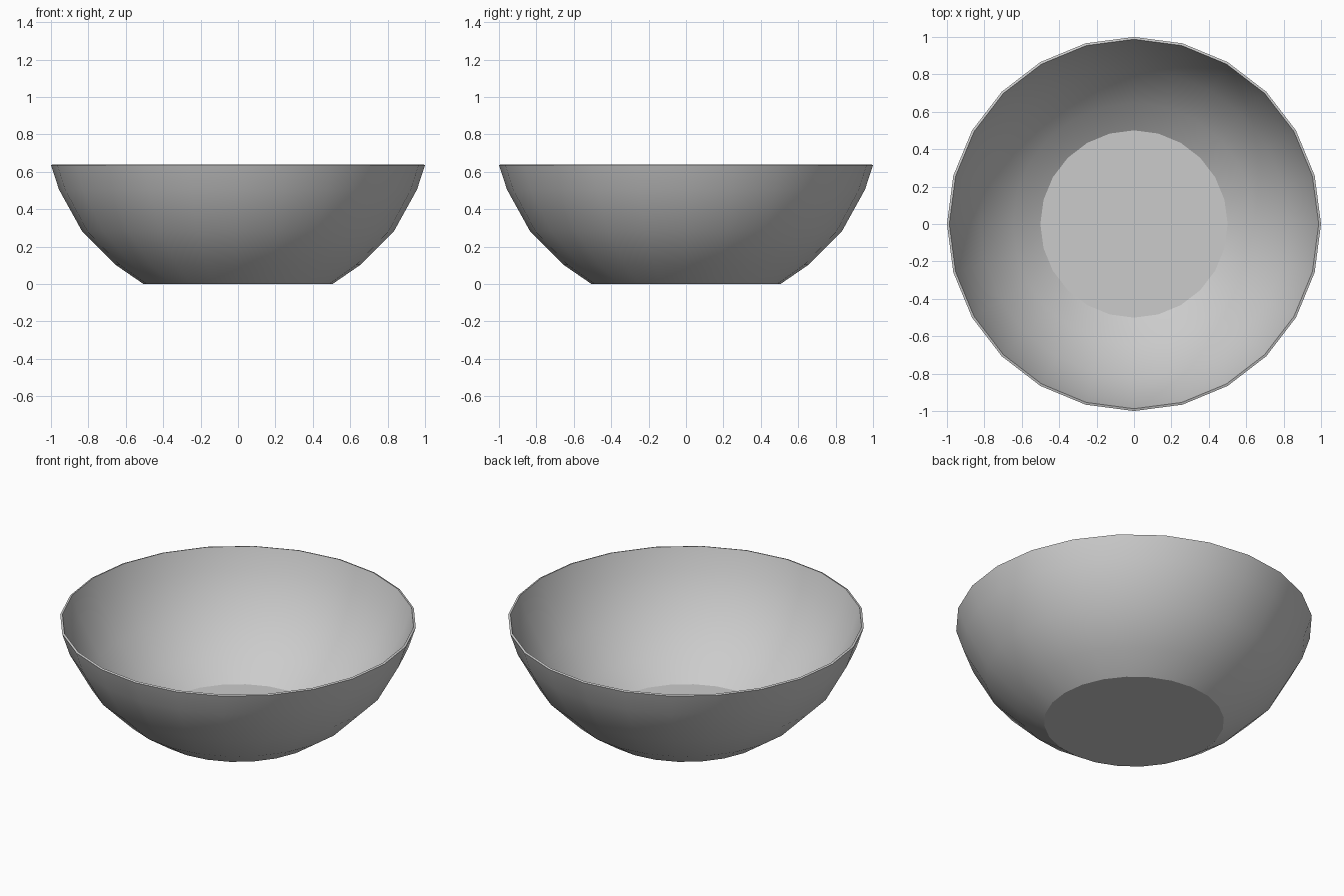
import bpy, bmesh
from math import cos, sin, tau, radians

if "Cube" in bpy.data.objects:
    bpy.data.objects.remove(bpy.data.objects["Cube"])

SIDES = 24
# Outer wall profile: (radius, height) from base to rim
PROFILE = [(0.505, 0.0), (0.655, 0.103), (0.833, 0.281), (0.957, 0.505), (1.0, 0.636)]

bm = bmesh.new()
rings = [[bm.verts.new((r * cos(tau * i / SIDES), r * sin(tau * i / SIDES), z))
          for i in range(SIDES)] for r, z in PROFILE]

# Flat base, facing down
bm.faces.new(reversed(rings[0]))

# Flaring wall
for low, high in zip(rings, rings[1:]):
    for i in range(SIDES):
        j = (i + 1) % SIDES
        bm.faces.new((low[i], low[j], high[j], high[i]))

mesh = bpy.data.meshes.new("bowl")
bm.to_mesh(mesh)
bm.free()
bowl = bpy.data.objects.new("bowl", mesh)
bpy.context.collection.objects.link(bowl)
bpy.context.view_layer.objects.active = bowl
bowl.select_set(True)

# Thin shell grown inwards, giving the inner surface and rim
shell = bowl.modifiers.new("shell", 'SOLIDIFY')
shell.thickness = 0.013
shell.offset = -1
shell.use_even_offset = True
bpy.ops.object.modifier_apply(modifier=shell.name)

# Smooth wall with crisp base and rim edges
bpy.ops.object.shade_smooth_by_angle(angle=radians(30))
